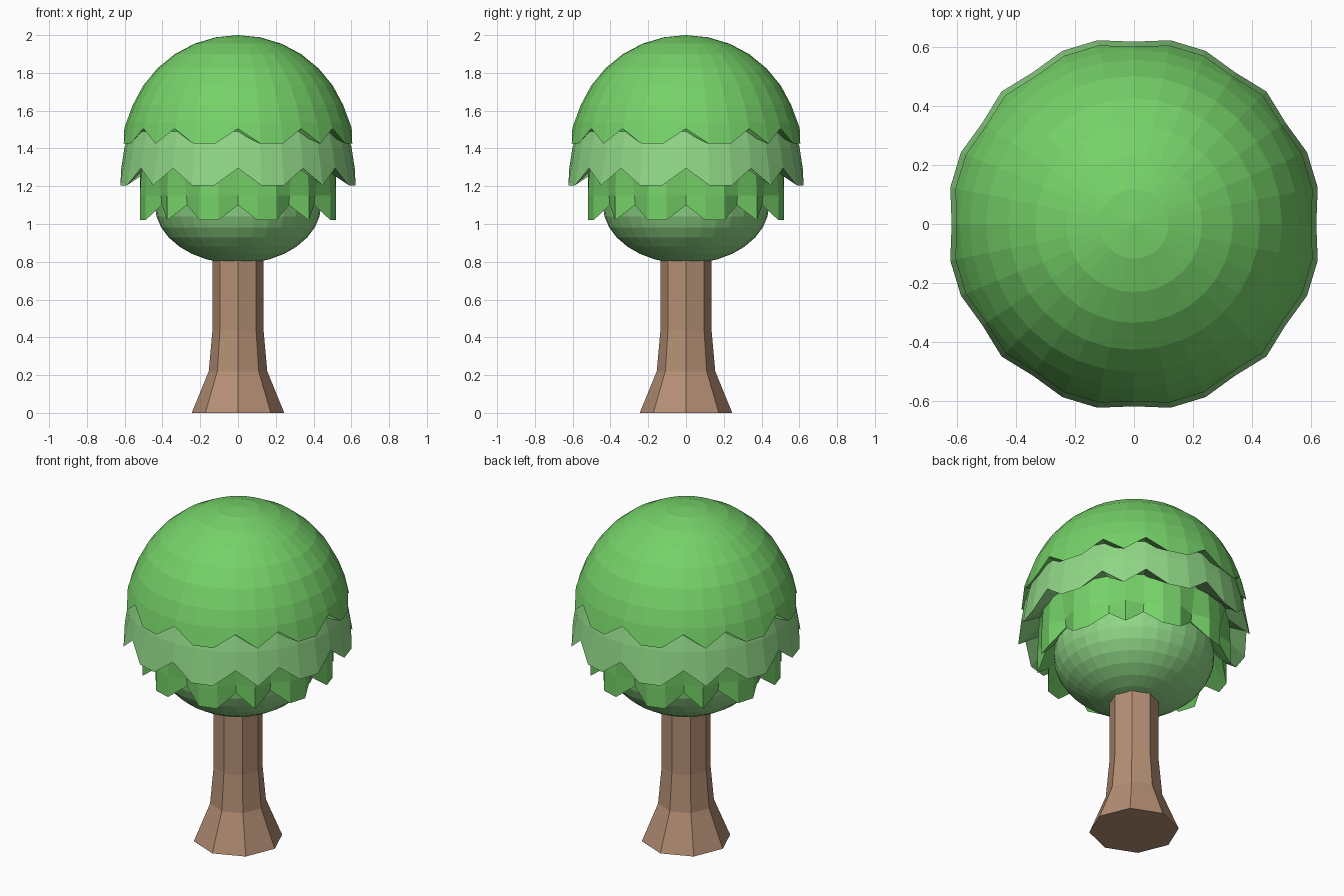
import bpy, math

if "Cube" in bpy.data.objects:
    bpy.data.objects.remove(bpy.data.objects["Cube"])

SEG = 32
# scallop notches: steps of 3, 2, 3 segments in every quarter
NOTCH = {q * 8 + k for q in range(4) for k in (0, 3, 5)}


def material(name, rgb):
    m = bpy.data.materials.new(name)
    m.diffuse_color = (*rgb, 1)
    m.use_nodes = True
    m.node_tree.nodes["Principled BSDF"].inputs["Base Color"].default_value = m.diffuse_color
    return m


leaf = material("leaf green", (0.18, 0.64, 0.14))
pale = material("pale green", (0.28, 0.68, 0.24))
bark = material("bark brown", (0.46, 0.275, 0.175))


def ring(n, radius, z):
    """Ring of points; radius and z may be functions of the segment index."""
    pts = []
    for i in range(n):
        r = radius(i) if callable(radius) else radius
        h = z(i) if callable(z) else z
        a = -math.pi / 2 + 2 * math.pi * i / n
        pts.append((r * math.cos(a), r * math.sin(a), h))
    return pts


def loft(name, rings, mat, cap_bottom=False, cap_top=False):
    """Skin a stack of rings, listed from bottom to top."""
    n = len(rings[0])
    verts = [p for r in rings for p in r]
    faces = []
    for k in range(len(rings) - 1):
        for i in range(n):
            j = (i + 1) % n
            faces.append((k * n + i, k * n + j, (k + 1) * n + j, (k + 1) * n + i))
    if cap_bottom:
        faces.append(tuple(reversed(range(n))))
    if cap_top:
        b = len(verts)
        verts.append((0, 0, cap_top))
        s = (len(rings) - 1) * n
        faces += [(s + i, s + (i + 1) % n, b) for i in range(n)]
    me = bpy.data.meshes.new(name)
    me.from_pydata(verts, [], faces)
    me.materials.append(mat)
    ob = bpy.data.objects.new(name, me)
    bpy.context.collection.objects.link(ob)
    return ob


def scallop(high, low):
    return lambda i: high if i in NOTCH else low


# Trunk: eight sides, flared foot
loft("trunk", [ring(8, r, z) for r, z in
               ((0.245, 0), (0.155, 0.22), (0.135, 0.44), (0.135, 0.9))],
     bark, cap_bottom=True, cap_top=0.9)

# Inner foliage ball: flattened sphere
ball = []
for k in range(1, 16):
    t = math.pi * k / 16
    ball.append(ring(SEG, 0.44 * math.sin(t), 1.10 - 0.31 * math.cos(t)))
loft("inner_foliage", ball, pale, cap_bottom=True, cap_top=1.41)

# Lower skirt: pleated, with an underside tucked in to the ball
loft("lower_skirt", [
    ring(SEG, 0.42, 1.16),
    ring(SEG, scallop(0.485, 0.53), scallop(1.10, 1.02)),
    ring(SEG, scallop(0.49, 0.53), 1.15),
    ring(SEG, 0.52, 1.32)], leaf)

# Middle skirt
loft("middle_skirt", [
    ring(SEG, 0.50, 1.32),
    ring(SEG, scallop(0.618, 0.635), scallop(1.295, 1.205)),
    ring(SEG, 0.602, 1.40),
    ring(SEG, 0.57, 1.52)], pale)

# Crown: dome with a scalloped, slightly flared hem
dome = [ring(SEG, 0.56, 1.48),
        ring(SEG, scallop(0.602, 0.617), scallop(1.505, 1.425))]
for k in range(7, 0, -1):
    t = math.radians(11.25 * k)
    dome.append(ring(SEG, 0.603 * math.sin(t), 1.40 + 0.60 * math.cos(t) + (0.02 if k == 7 else 0)))
loft("crown", dome, leaf, cap_top=2.0)
